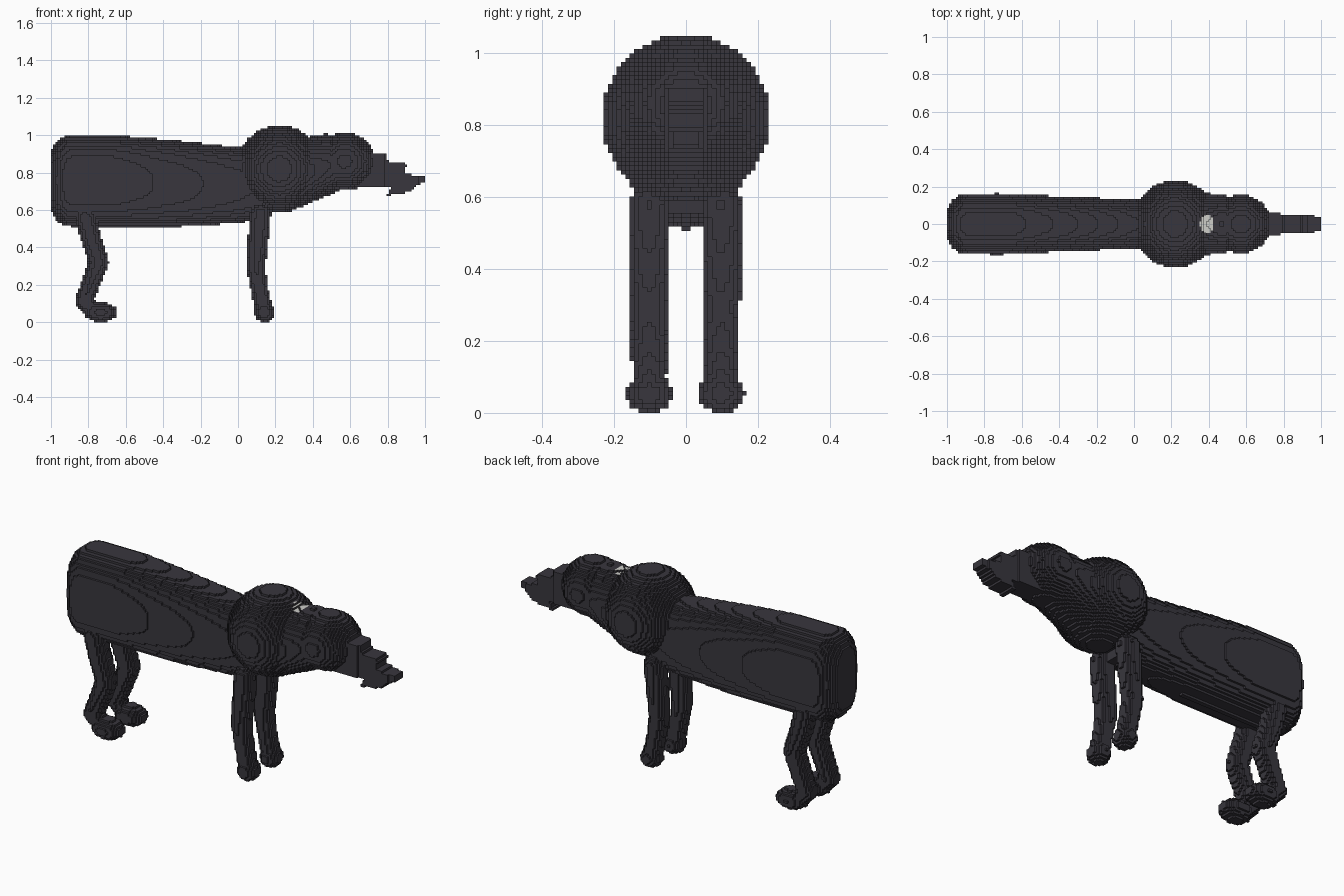
import bpy
import math

cube = bpy.data.objects.get("Cube")
if cube:
    bpy.data.objects.remove(cube, do_unlink=True)

V = 2 / 166  # edge length of one block


def material(name, rgb):
    m = bpy.data.materials.new(name)
    m.use_nodes = True
    m.diffuse_color = (*rgb, 1)
    bsdf = next(n for n in m.node_tree.nodes if n.type == 'BSDF_PRINCIPLED')
    bsdf.inputs["Base Color"].default_value = (*rgb, 1)
    return m


CHARCOAL = material("charcoal", (0.040, 0.037, 0.047))
PALE = material("pale grey", (0.62, 0.62, 0.59))

# Solid shapes: each is (inside test, low corner, high corner)


def ellipsoid(c, r):
    def inside(*p):
        return sum(((a - b) / s) ** 2 for a, b, s in zip(p, c, r)) <= 1
    return inside, [a - s for a, s in zip(c, r)], [a + s for a, s in zip(c, r)]


def limb(a, b, ra, rb):
    """Tapered capsule between two joints."""
    d = [q - p for p, q in zip(a, b)]
    dd = sum(k * k for k in d)

    def inside(*p):
        t = sum((u - w) * k for u, w, k in zip(p, a, d)) / dd
        t = min(1, max(0, t))
        r = ra + (rb - ra) * t
        return sum((u - w - k * t) ** 2 for u, w, k in zip(p, a, d)) <= r * r
    return (inside, [min(p - ra, q - rb) for p, q in zip(a, b)],
            [max(p + ra, q + rb) for p, q in zip(a, b)])


def chain(points, y):
    """Limbs through (x, z, radius) joints in one upright plane."""
    return [limb((x0, y, z0), (x1, y, z1), r0, r1)
            for (x0, z0, r0), (x1, z1, r1) in zip(points, points[1:])]


def extrusion(profile, half_width):
    """Side profile of (x, z) points, with a width that depends on x."""
    xs, zs = zip(*profile)
    w = max(half_width(x) for x in xs)

    def inside(x, y, z):
        if abs(y) > half_width(x):
            return False
        odd = False
        for (x0, z0), (x1, z1) in zip(profile, profile[1:] + profile[:1]):
            if (z0 > z) != (z1 > z) and x < x0 + (z - z0) * (x1 - x0) / (z1 - z0):
                odd = not odd
        return odd
    return inside, (min(xs), -w, min(zs)), (max(xs), w, max(zs))


def lerp(x, stations):
    """Piecewise linear lookup in (x, value) pairs."""
    if x <= stations[0][0]:
        return stations[0][1]
    for (x0, v0), (x1, v1) in zip(stations, stations[1:]):
        if x <= x1:
            return v0 + (v1 - v0) * (x - x0) / (x1 - x0)
    return stations[-1][1]


def torso():
    """Tapering trunk with a squarish round section and a rounded rump."""
    top = [(-0.65, 1.0), (-0.35, 0.975), (0.1, 0.925)]
    bottom = [(-0.3, 0.512), (0.0, 0.53), (0.1, 0.55)]
    width = [(-0.66, 0.161), (-0.4, 0.148), (0.1, 0.126)]
    radius = 0.11

    def inside(x, y, z):
        t = max(0, (-1 + radius - x) / radius)
        inset = radius * (1 - math.sqrt(max(0, 1 - t * t)))
        zt, zb = lerp(x, top), lerp(x, bottom)
        h, w = (zt - zb) / 2 - inset, lerp(x, width) - inset
        return abs(y / w) ** 2.8 + abs((z - (zt + zb) / 2) / h) ** 2.8 <= 1
    return inside, (-1, -0.17, 0.5), (0.12, 0.17, 1.01)


# Snout with ragged jaws
snout = [(0.62, 0.92), (0.72, 0.91), (0.79, 0.907), (0.79, 0.863), (0.905, 0.848),
         (0.885, 0.794), (1.0, 0.782), (1.0, 0.755), (0.95, 0.73), (0.93, 0.70),
         (0.79, 0.676), (0.825, 0.725), (0.62, 0.72)]

parts = {
    "torso": [torso()],
    "chest": [ellipsoid((0.22, 0, 0.82), (0.231, 0.233, 0.233))],
    "neck": [limb((0.24, 0, 0.78), (0.56, 0, 0.86), 0.19, 0.14),
             limb((0.30, 0, 0.84), (0.47, 0, 0.872), 0.135, 0.135)],
    "head": [ellipsoid((0.57, 0, 0.86), (0.165, 0.155, 0.155))],
    "snout": [extrusion(snout, lambda x: lerp(x, [(0.7, 0.062), (0.8, 0.052), (0.92, 0.05), (1.0, 0.036)]))],
}

# Four legs, built as mirrored pairs
for side, y in (("near", -0.102), ("far", 0.098)):
    parts["fore_leg_" + side] = chain(
        [(0.12, 0.58, 0.056), (0.108, 0.45, 0.055), (0.095, 0.29, 0.05),
         (0.115, 0.17, 0.046), (0.14, 0.06, 0.047)], y)
    parts["fore_paw_" + side] = [ellipsoid((0.14, y, 0.053), (0.054, 0.06, 0.053))]
    parts["hind_leg_" + side] = chain(
        [(-0.815, 0.56, 0.056), (-0.79, 0.46, 0.055), (-0.745, 0.32, 0.053),
         (-0.79, 0.2, 0.05), (-0.825, 0.115, 0.048), (-0.775, 0.065, 0.042)], y)
    parts["hind_paw_" + side] = [ellipsoid((-0.735, y, 0.054), (0.088, 0.066, 0.054))]

# Fill the shared block grid; each block belongs to one part
owner = {}
for name, shapes in parts.items():
    for inside, lo, hi in shapes:
        spans = [range(math.floor(a / V), math.ceil(b / V) + 1) for a, b in zip(lo, hi)]
        spans[2] = range(max(0, spans[2].start), spans[2].stop)
        for i in spans[0]:
            for j in spans[1]:
                for k in spans[2]:
                    if (i, j, k) not in owner and -83 <= i < 83 \
                            and inside((i + .5) * V, (j + .5) * V, (k + .5) * V):
                        owner[i, j, k] = name

# Exposed sides of a block: direction and corners
SIDES = [
    ((1, 0, 0), ((1, 0, 0), (1, 1, 0), (1, 1, 1), (1, 0, 1))),
    ((-1, 0, 0), ((0, 0, 0), (0, 0, 1), (0, 1, 1), (0, 1, 0))),
    ((0, 1, 0), ((0, 1, 0), (0, 1, 1), (1, 1, 1), (1, 1, 0))),
    ((0, -1, 0), ((0, 0, 0), (1, 0, 0), (1, 0, 1), (0, 0, 1))),
    ((0, 0, 1), ((0, 0, 1), (1, 0, 1), (1, 1, 1), (0, 1, 1))),
    ((0, 0, -1), ((0, 0, 0), (0, 1, 0), (1, 1, 0), (1, 0, 0))),
]


def is_pale(cell, direction):
    """Pale oval on the nape."""
    x, y, z = ((c + .5) * V for c in cell)
    return direction[2] == 1 and z > 0.9 and ((x - 0.39) / 0.036) ** 2 + (y / 0.052) ** 2 < 1


meshes = {name: ({}, [], []) for name in parts}
for cell, name in owner.items():
    verts, faces, slots = meshes[name]
    for direction, corners in SIDES:
        if tuple(a + b for a, b in zip(cell, direction)) in owner:
            continue
        faces.append([verts.setdefault(tuple(a + b for a, b in zip(cell, c)), len(verts))
                      for c in corners])
        slots.append(int(is_pale(cell, direction)))

for name, (verts, faces, slots) in meshes.items():
    mesh = bpy.data.meshes.new(name)
    mesh.from_pydata([tuple(c * V for c in v) for v in verts], [], faces)
    mesh.materials.append(CHARCOAL)
    mesh.materials.append(PALE)
    mesh.polygons.foreach_set("material_index", slots)
    mesh.update()
    bpy.context.scene.collection.objects.link(bpy.data.objects.new(name, mesh))
